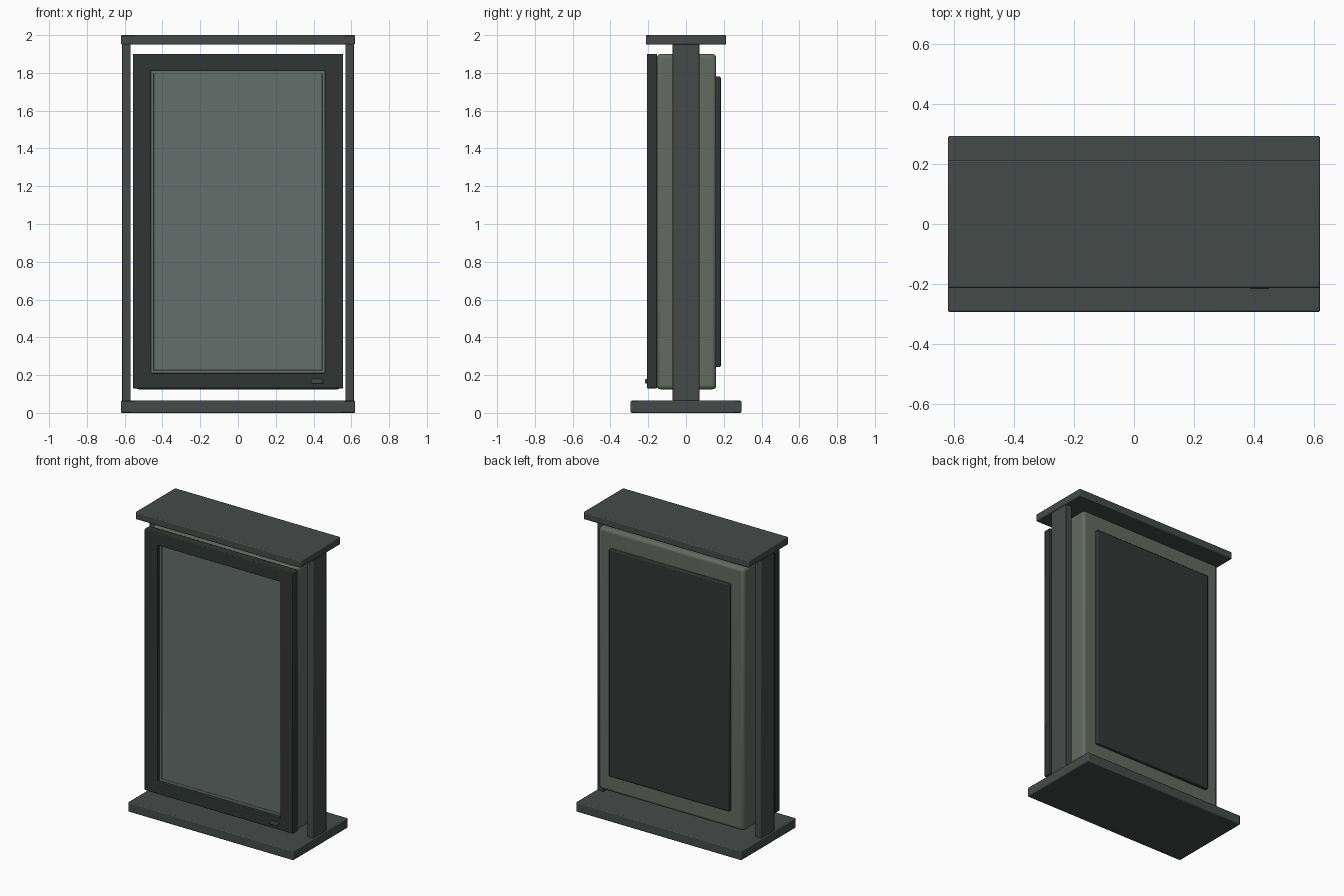
import bpy, bmesh

if "Cube" in bpy.data.objects:
    bpy.data.objects.remove(bpy.data.objects["Cube"])


def material(name, rgb):
    m = bpy.data.materials.new(name)
    m.diffuse_color = (*rgb, 1)
    m.use_nodes = True
    m.node_tree.nodes["Principled BSDF"].inputs["Base Color"].default_value = m.diffuse_color
    return m


METAL = material("grey_metal", (0.06, 0.07, 0.065))
DARK = material("dark_trim", (0.03, 0.037, 0.035))
SHELL = material("shell", (0.125, 0.145, 0.12))
GLASS = material("glass", (0.12, 0.16, 0.145))


def finish(obj, mat, bevel, segments=2):
    obj.data.materials.append(mat)
    if bevel:
        mod = obj.modifiers.new("bevel", "BEVEL")
        mod.width, mod.segments = bevel, segments
        mod.limit_method = "ANGLE"
    bpy.ops.object.select_all(action="DESELECT")
    obj.select_set(True)
    bpy.context.view_layer.objects.active = obj
    bpy.ops.object.shade_smooth_by_angle()
    return obj


def box(name, x, y, z, mat, bevel=0.006, segments=2):
    bpy.ops.mesh.primitive_cube_add(size=1, location=[sum(r) / 2 for r in (x, y, z)])
    obj = bpy.context.object
    obj.name = name
    obj.scale = [r[1] - r[0] for r in (x, y, z)]
    bpy.ops.object.transform_apply(location=False, rotation=False, scale=True)
    return finish(obj, mat, bevel, segments)


def ring(name, outer, inner, y, mat, bevel):
    """Rectangular frame; outer and inner are (half width, z low, z high)."""
    bm = bmesh.new()
    loops = []
    for w, lo, hi in (outer, inner):
        for d in y:
            loops.append([bm.verts.new((px, d, pz)) for px, pz in
                          ((-w, lo), (w, lo), (w, hi), (-w, hi))])
    of, ob, nf, nb = loops
    for a, b in ((of, ob), (ob, nb), (nb, nf), (nf, of)):
        for i in range(4):
            j = (i + 1) % 4
            bm.faces.new((a[i], b[i], b[j], a[j]))
    bmesh.ops.recalc_face_normals(bm, faces=bm.faces)
    me = bpy.data.meshes.new(name)
    bm.to_mesh(me)
    bm.free()
    obj = bpy.data.objects.new(name, me)
    bpy.context.collection.objects.link(obj)
    return finish(obj, mat, bevel)


# Stand: base, roof and side posts
box("base", (-0.62, 0.62), (-0.293, 0.293), (0, 0.065), METAL)
box("roof", (-0.62, 0.62), (-0.213, 0.213), (1.95, 2.0), METAL)
for name, s in (("left_post", -1), ("right_post", 1)):
    box(name, sorted((s * 0.568, s * 0.613)), (-0.072, 0.072), (0.063, 1.952), METAL, 0.004)

# Cabinet with rear access panel
box("cabinet", (-0.545, 0.545), (-0.155, 0.16), (0.125, 1.9), SHELL, 0.02, 3)
box("rear_panel", (-0.45, 0.45), (0.155, 0.184), (0.243, 1.78), DARK, 0.006)

# Front door frame, inner bead and glass
ring("door_frame", (0.557, 0.13, 1.9), (0.46, 0.21, 1.813), (-0.207, -0.153), DARK, 0.005)
ring("glass_bead", (0.461, 0.209, 1.814), (0.446, 0.226, 1.797), (-0.182, -0.154), GLASS, 0.002)
box("glass", (-0.455, 0.455), (-0.178, -0.154), (0.215, 1.808), GLASS, 0)

# Door latch
box("latch", (0.387, 0.45), (-0.217, -0.203), (0.155, 0.18), METAL, 0.005)
